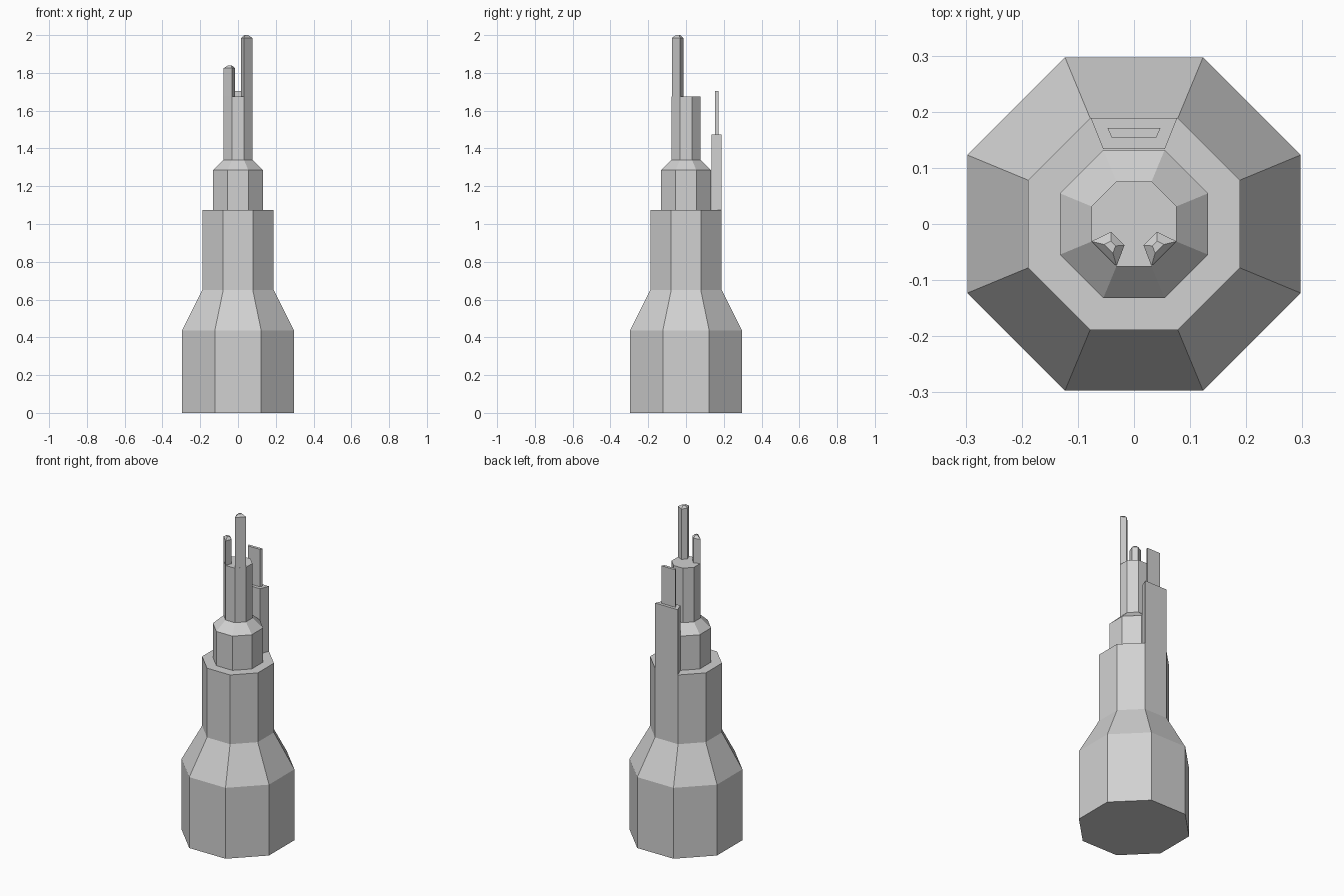
import bpy
import bmesh
import math
from mathutils import Vector

cube = bpy.data.objects.get("Cube")
if cube:
    bpy.data.objects.remove(cube, do_unlink=True)

# One flat grey for the whole tower
GREY = (0.64, 0.64, 0.64, 1.0)
grey = bpy.data.materials.new("light_grey")
grey.use_nodes = True
grey.diffuse_color = GREY
grey.node_tree.nodes["Principled BSDF"].inputs["Base Color"].default_value = GREY


def octagon(apothem):
    """Octagon outline with flat sides facing the axes."""
    r = apothem / math.cos(math.pi / 8)
    angles = [(i + 0.5) * math.pi / 4 for i in range(8)]
    return [(r * math.cos(a), r * math.sin(a)) for a in angles]


def loft(name, sections):
    """Join stacked outlines, given as (outline, z), into a closed solid."""
    bm = bmesh.new()
    rings = [[bm.verts.new((x, y, z)) for x, y in outline] for outline, z in sections]
    n = len(rings[0])
    for low, high in zip(rings, rings[1:]):
        for i in range(n):
            j = (i + 1) % n
            bm.faces.new((low[i], low[j], high[j], high[i]))
    bm.faces.new(rings[0][::-1])
    bm.faces.new(rings[-1])
    bmesh.ops.recalc_face_normals(bm, faces=bm.faces)
    mesh = bpy.data.meshes.new(name)
    bm.to_mesh(mesh)
    bm.free()
    mesh.materials.append(grey)
    obj = bpy.data.objects.new(name, mesh)
    bpy.context.collection.objects.link(obj)
    return obj


def inset(outline, factor):
    """Shrink an outline about its centre."""
    points = [Vector(p) for p in outline]
    centre = sum(points, Vector((0, 0))) / len(points)
    return [tuple(centre + (p - centre) * factor) for p in points]


# Stepped octagonal tower, one stage with its shoulders at a time
BASE, SHAFT, COLLAR, COLUMN = [octagon(a) for a in (0.297, 0.189, 0.132, 0.076)]
loft("tower_body", [(BASE, 0), (BASE, 0.435), (SHAFT, 0.65), (SHAFT, 1.075)])
loft("collar", [(COLLAR, 1.075), (COLLAR, 1.285), (COLUMN, 1.34)])
loft("column", [(COLUMN, 1.34), (COLUMN, 1.675)])

# Two wedge spires with bevelled caps on the front corners of the column
WEDGE = [(0.031, -0.075), (0.076, -0.031), (0.041, -0.014), (0.017, -0.038)]
for name, side, top in (("left_spire", 1, 2.0), ("right_spire", -1, 1.84)):
    outline = [(side * x, y) for x, y in WEDGE]
    loft(name, [(outline, 1.675), (outline, top - 0.015), (inset(outline, 0.35), top)])


def slab(name, back_half, front_half, back_y, front_y, z0, z1):
    """Upright plate with a trapezoid footprint."""
    outline = [(-front_half, front_y), (front_half, front_y),
               (back_half, back_y), (-back_half, back_y)]
    return loft(name, [(outline, z0), (outline, z1)])


# Rear wall and the thin fin on top of it
slab("rear_wall", 0.077, 0.055, 0.189, 0.134, 1.075, 1.475)
slab("rear_fin", 0.047, 0.040, 0.171, 0.154, 1.475, 1.705)
